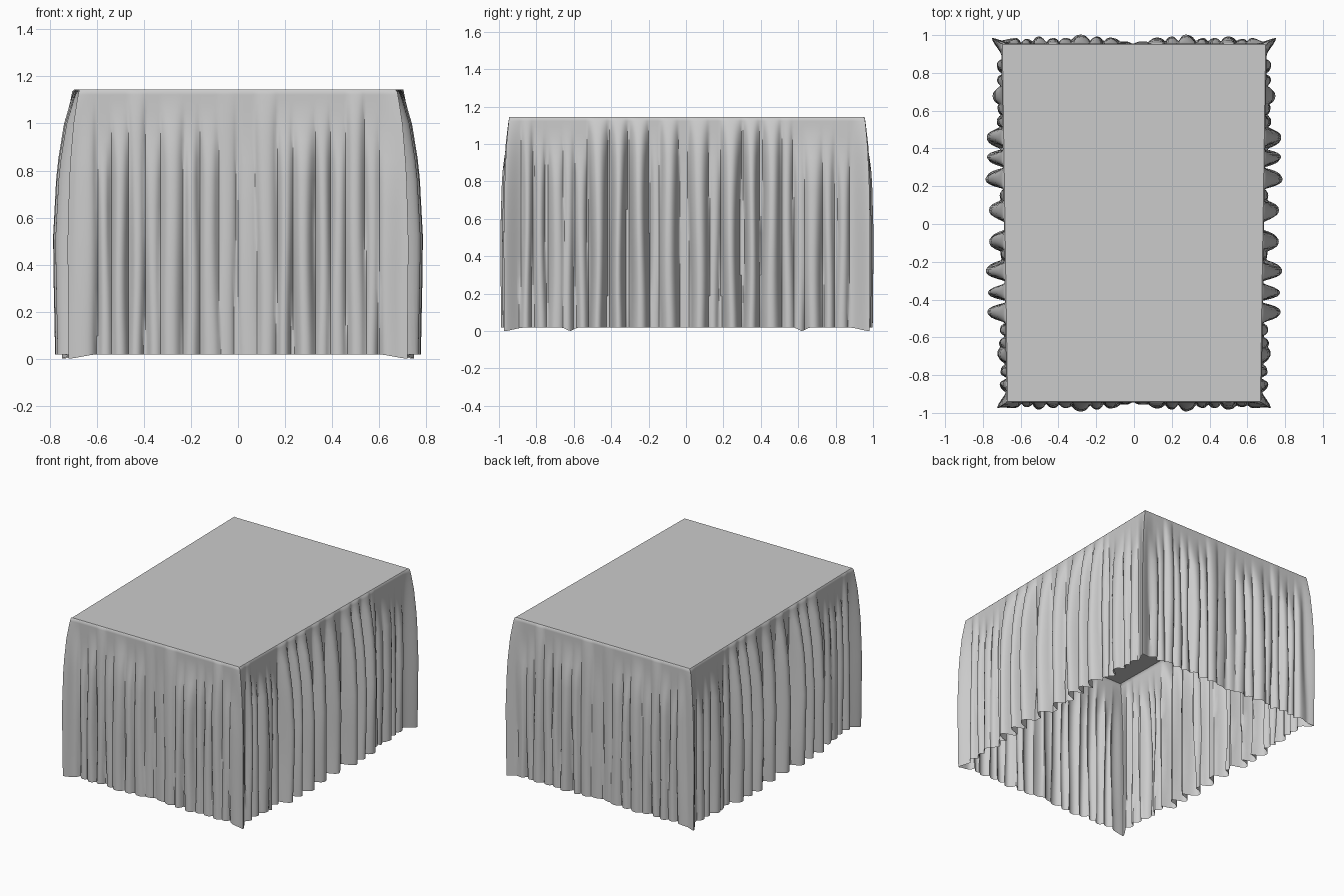
import bpy, bmesh, math
from mathutils import Vector

if "Cube" in bpy.data.objects:
    bpy.data.objects.remove(bpy.data.objects["Cube"])

TOP, HEM = 1.145, 0.018

# Pleats per side: (position along side, outward depth, half width)
SIDE = [(-.85, .035, .03), (-.78, .03, .03), (-.69, .045, .045), (-.63, .035, .03),
        (-.56, .03, .03), (-.47, .095, .05), (-.36, .09, .045), (-.25, .10, .055),
        (-.16, .02, .03), (-.09, .08, .05), (.07, .078, .05), (.15, .02, .03),
        (.24, .095, .055), (.35, .085, .045), (.46, .085, .055), (.54, .03, .03),
        (.61, .025, .03), (.68, .05, .05), (.76, .025, .03), (.84, .025, .035)]
END = [(.05, .012, .04), (.12, .032, .045), (.20, .038, .035), (.28, .048, .05),
       (.36, .03, .035), (.43, .03, .035), (.50, .038, .04), (.57, .025, .03), (.63, .03, .03)]
END = [(-p, d, w) for p, d, w in END] + END

# How far pleats stand out against the fraction of drop
FLARE = [(0, 0), (.03, .15), (.13, .5), (.3, .83), (.57, 1), (.75, .96), (1, .9)]
LEVELS = [0, .008, .02, .045, .08, .13, .19, .26, .34, .44, .55, .65, .75, .85, .93, 1]


def flare(u):
    for (a, fa), (b, fb) in zip(FLARE, FLARE[1:]):
        if u <= b:
            return fa + (fb - fa) * (u - a) / (b - a)
    return FLARE[-1][1]


def pleat_depth(pleats, s, u):
    best = -.006 * min(1, u * 4)
    for i, (p, d, w) in enumerate(pleats):
        p += .008 * math.sin(i * 2.3 + u * 5) * u
        x = (s - p) / (w * (1 - .12 * math.sin(u * 2.8 + i)))
        # shallow pleats start further down the drop
        start = .05 * (i * 7 % 5) * min(1, max(0, (.06 - d) / .04))
        g = max(0, min(1, (u - start) / .2)) if start else 1
        if abs(x) < 1:
            best = max(best, d * g * (1 - abs(x) ** 2.4))
    return best


# Tabletop corners, slightly narrower at the front
corners = [Vector((-.675, -.945)), Vector((.675, -.945)),
           Vector((.703, .955)), Vector((-.703, .955))]
sides = []
for k in range(4):
    a, b = corners[k], corners[(k + 1) % 4]
    axis = k % 2
    n = Vector([(0, -1), (1, 0), (0, 1), (-1, 0)][k])
    t = Vector((-n.y, n.x))
    sides.append((a, b, axis, n, t, SIDE if axis else END, int((b - a).length / .008)))


def ring(u):
    points = []
    for a, b, axis, n, t, pleats, count in sides:
        fn, ft = (.05, .03) if axis else (.03, .05)
        for i in range(count):
            f = i / count
            p = a.lerp(b, f)
            s = p.y if axis else p.x
            edge = min(f, 1 - f) * (b - a).length
            c = max(0, 1 - edge / .075)
            c = c * c * (3 - 2 * c)
            d = pleat_depth(pleats, s, u) * (1 - c) + fn * c
            q = p + n * d * flare(u)
            q += t * (ft * c * flare(u) * (1 if f > .5 else -1))
            # soft rolled edge at the top
            if u == 0:
                q -= n * .006
            dip = max(c, max(0, 1 - abs(abs(s) - .62) / .04) if axis else 0)
            low = HEM - .018 * dip
            points.append((q.x, q.y, TOP + (low - TOP) * u))
    return points


# Draped tablecloth: pleated skirt rows and flat top
bm = bmesh.new()
rows = [[bm.verts.new(p) for p in ring(u)] for u in LEVELS]
n = len(rows[0])
for up, down in zip(rows, rows[1:]):
    for i in range(n):
        j = (i + 1) % n
        bm.faces.new((up[i], down[i], down[j], up[j]))
bm.faces.new(rows[0])
bmesh.ops.recalc_face_normals(bm, faces=bm.faces)
mesh = bpy.data.meshes.new("tablecloth")
bm.to_mesh(mesh)
bm.free()
cloth = bpy.data.objects.new("tablecloth", mesh)
bpy.context.collection.objects.link(cloth)
bpy.context.view_layer.objects.active = cloth
cloth.select_set(True)
bpy.ops.object.shade_smooth_by_angle(angle=math.radians(40))
